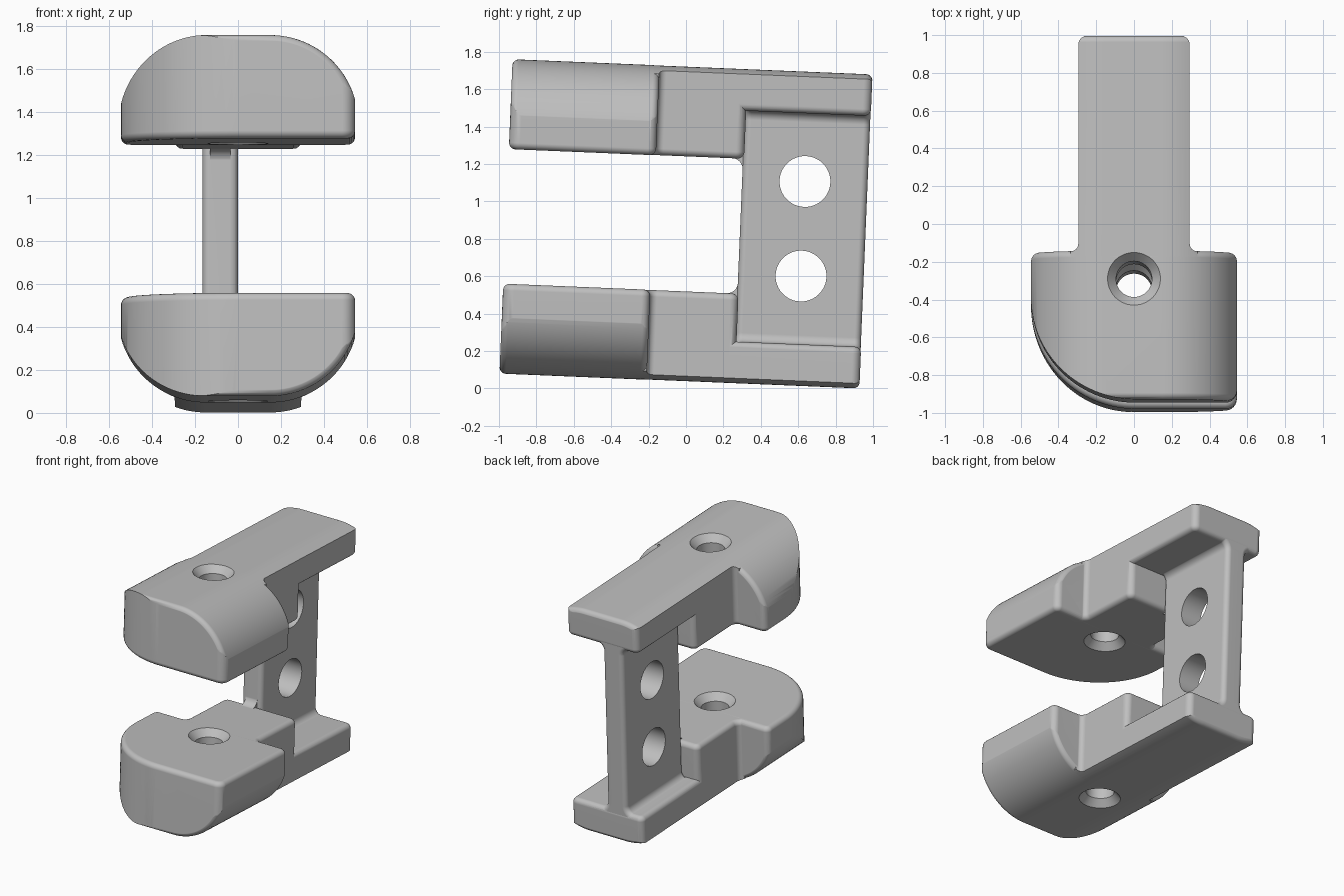
import bpy, bmesh, math
from mathutils import Vector, Matrix

cube = bpy.data.objects.get("Cube")
if cube:
    bpy.data.objects.remove(cube, do_unlink=True)

TOP, INNER, STEP = 0.841, 0.36, 0.618     # heights from the middle plane
FRONT, JAW_BACK, BACK = -0.963, -0.176, 0.963
HALF_JAW, HALF_BAR = 0.545, 0.295
SOFT = 0.035                              # edge rounding


def rounded(points):
    """Round each (a, b, radius) corner of a polygon."""
    out = []
    for i, (a, b, r) in enumerate(points):
        p = Vector((a, b))
        if r == 0:
            out.append(p)
            continue
        u = (Vector(points[i - 1][:2]) - p).normalized()
        v = (Vector(points[(i + 1) % len(points)][:2]) - p).normalized()
        half = u.angle(v) / 2
        centre = p + (u + v).normalized() * (r / math.sin(half))
        start = p + u * (r / math.tan(half)) - centre
        end = p + v * (r / math.tan(half)) - centre
        sweep = start.angle_signed(end)
        steps = 28 if r > 0.2 else 6
        for k in range(steps + 1):
            t = -sweep * k / steps
            c, s = math.cos(t), math.sin(t)
            out.append(centre + Vector((start.x * c - start.y * s,
                                        start.x * s + start.y * c)))
    return out


def new_object(name, bm):
    bmesh.ops.recalc_face_normals(bm, faces=bm.faces)
    mesh = bpy.data.meshes.new(name)
    bm.to_mesh(mesh)
    bm.free()
    ob = bpy.data.objects.new(name, mesh)
    bpy.context.collection.objects.link(ob)
    return ob


def prism(name, points, axis, low, high, soft_low=False, soft_high=False):
    """Extrude a rounded outline along an axis, softening chosen caps."""
    place = {"x": lambda a, b, t: (t, a, b),
             "y": lambda a, b, t: (a, t, b),
             "z": lambda a, b, t: (a, b, t)}[axis]
    outline = rounded(points)
    bm = bmesh.new()
    lo = [bm.verts.new(place(p.x, p.y, low)) for p in outline]
    hi = [bm.verts.new(place(p.x, p.y, high)) for p in outline]
    caps = [bm.faces.new(lo), bm.faces.new(hi)]
    for i in range(len(lo)):
        bm.faces.new((lo[i - 1], lo[i], hi[i], hi[i - 1]))
    bmesh.ops.recalc_face_normals(bm, faces=bm.faces)
    edges = [e for cap, soft in zip(caps, (soft_low, soft_high)) if soft
             for e in cap.edges]
    if edges:
        bmesh.ops.bevel(bm, geom=edges, offset=SOFT, segments=5, profile=0.5,
                        affect='EDGES', offset_type='OFFSET', clamp_overlap=False)
    return new_object(name, bm)


def cone(name, r_low, r_high, depth, matrix):
    bm = bmesh.new()
    bmesh.ops.create_cone(bm, cap_ends=True, segments=48, radius1=r_low,
                          radius2=r_high, depth=depth, matrix=matrix)
    return new_object(name, bm)


def apply(ob, mod):
    bpy.context.view_layer.objects.active = ob
    bpy.ops.object.modifier_apply(modifier=mod.name)


def combine(ob, other, operation):
    mod = ob.modifiers.new("combine", 'BOOLEAN')
    mod.operation, mod.solver, mod.object = operation, 'EXACT', other
    apply(ob, mod)
    bpy.data.objects.remove(other, do_unlink=True)


def arch(name, low, high, top, soft_low, soft_high):
    """Rounded-top cross-section running front to back."""
    w = HALF_JAW + 0.015
    return prism(name, [(-w, 0.2, 0), (-w, top, 0.41), (w, top, 0.41), (w, 0.2, 0)],
                 "y", low, high, soft_low, soft_high)


# Jaw: one large rounded corner, arched outer side
clamp = prism("clamp_frame", [
    (-HALF_JAW, JAW_BACK, 0.045), (-HALF_JAW, FRONT, 0.55),
    (HALF_JAW, FRONT, 0.06), (HALF_JAW, JAW_BACK, 0.045)],
    "z", INNER, 1, soft_low=True)
combine(clamp, arch("jaw_arch", FRONT - 0.001, JAW_BACK + 0.001, TOP, True, True),
        'INTERSECT')

# Thick arm behind the jaw, flared where they meet
head, root = HALF_BAR + 0.04, JAW_BACK - 0.002
arm = prism("arm", [
    (-head, -0.3, 0), (-head, root, 0), (-HALF_BAR, root, 0.04),
    (-HALF_BAR, 0.296, 0.045), (HALF_BAR, 0.296, 0.045),
    (HALF_BAR, root, 0.04), (head, root, 0), (head, -0.3, 0)],
    "z", INNER + 0.001, 1, soft_low=True)

# Thin flange continuing to the back
w = HALF_BAR - 0.0005
flange = prism("flange", [(-w, 0.1, 0), (-w, BACK, 0.045), (w, BACK, 0.045), (w, 0.1, 0)],
               "z", STEP, 1.01, soft_low=True)
combine(arm, flange, 'UNION')
combine(arm, arch("arm_arch", -0.5, BACK + 0.001, TOP - 0.001, False, True), 'INTERSECT')
combine(clamp, arm, 'UNION')

# Lower half
mirror = clamp.modifiers.new("mirror", 'MIRROR')
mirror.use_axis = (False, False, True)
mirror.use_mirror_merge = False
apply(clamp, mirror)

# Upright web, flared into the flanges
left, right, flare, z0, z1 = -0.165, 0.0, 0.06, STEP + 0.002, 0.7
web = prism("web", [
    (left - flare, -z1, 0), (left - flare, -z0, 0), (left, -z0, 0.05),
    (left, z0, 0.05), (left - flare, z0, 0), (left - flare, z1, 0),
    (right + flare, z1, 0), (right + flare, z0, 0), (right, z0, 0.05),
    (right, -z0, 0.05), (right + flare, -z0, 0), (right + flare, -z1, 0)],
    "y", 0.29, BACK - 0.002, True, True)
combine(clamp, web, 'UNION')

# Fillets between the web front and the arms
for s in (1, -1):
    fillet = prism("web_fillet", [
        (0.2, s * 0.4, 0), (0.2, s * 0.362, 0), (0.291, s * 0.362, 0.06),
        (0.291, s * 0.26, 0), (0.33, s * 0.26, 0), (0.33, s * 0.4, 0)],
        "x", left + SOFT, right - SOFT)
    combine(clamp, fillet, 'UNION')

# Web holes
for s in (1, -1):
    place = Matrix.Translation((-0.08, 0.626, s * 0.253)) @ Matrix.Rotation(math.pi / 2, 4, 'Y')
    combine(clamp, cone("web_hole", 0.136, 0.136, 0.6, place), 'DIFFERENCE')

# Countersunk jaw holes
HOLE_Y, BORE, RIM = -0.325, 0.095, 0.14
combine(clamp, cone("bore", BORE, BORE, 2, Matrix.Translation((0, HOLE_Y, 0))), 'DIFFERENCE')
wide = 2 * RIM - BORE
for z, outward in ((TOP, 1), (INNER, -1), (-INNER, 1), (-TOP, -1)):
    radii = (BORE, wide) if outward > 0 else (wide, BORE)
    combine(clamp, cone("countersink", *radii, 0.1, Matrix.Translation((0, HOLE_Y, z))),
            'DIFFERENCE')

# Tilt and stand on the ground
clamp.data.transform(Matrix.Translation((0, 0, 0.88)) @ Matrix.Rotation(math.radians(-2.39), 4, 'X'))

# Colour and shading
grey = bpy.data.materials.new("plain_grey")
grey.use_nodes = True
grey.diffuse_color = (0.52, 0.52, 0.52, 1)
grey.node_tree.nodes["Principled BSDF"].inputs["Base Color"].default_value = grey.diffuse_color
clamp.data.materials.clear()
clamp.data.materials.append(grey)
bpy.ops.object.select_all(action='DESELECT')
clamp.select_set(True)
bpy.context.view_layer.objects.active = clamp
bpy.ops.object.shade_smooth_by_angle(angle=math.radians(30))
normals = clamp.modifiers.new("even_shading", 'WEIGHTED_NORMAL')
normals.keep_sharp = True
